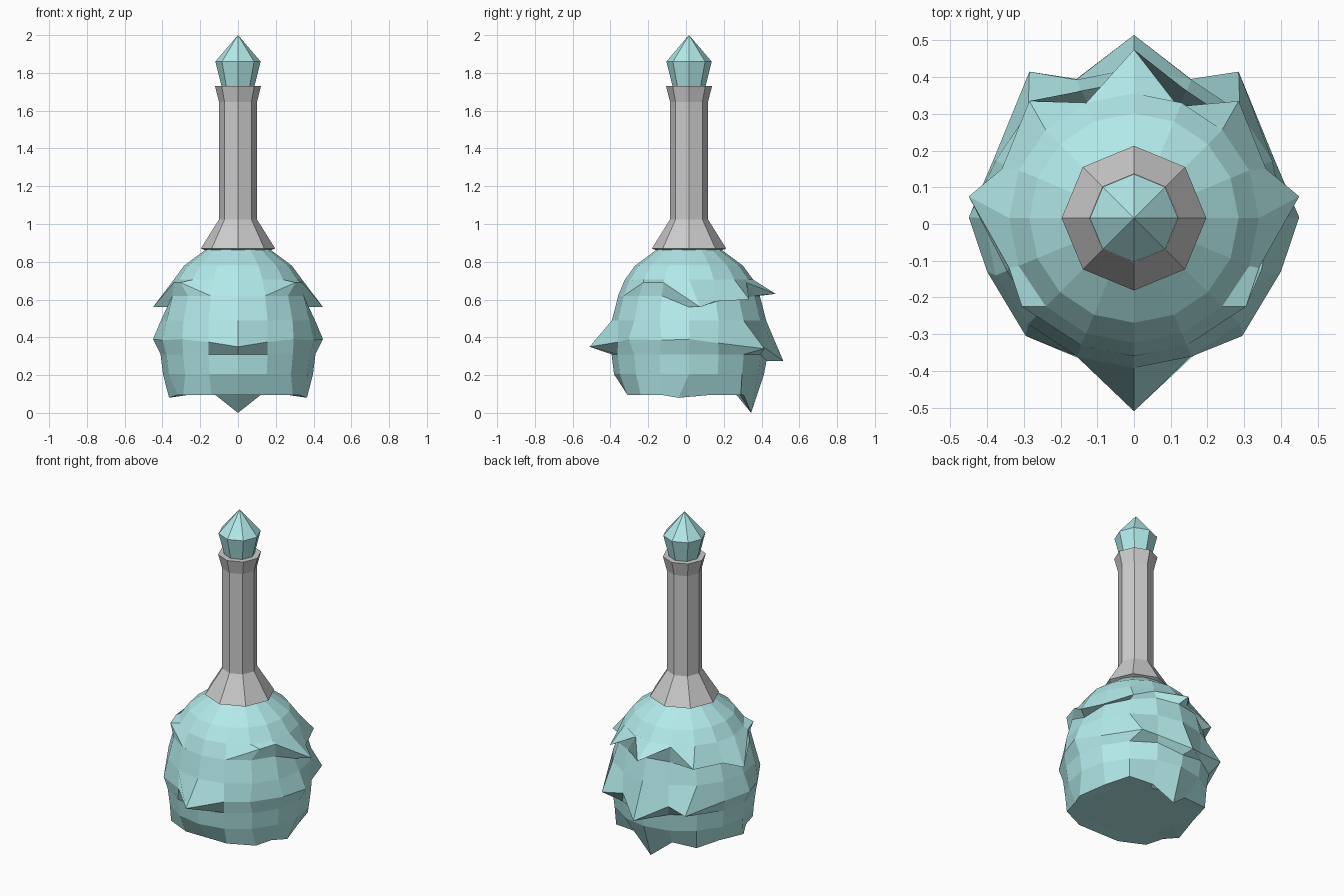
import bpy, bmesh
from math import sin, cos, pi

if "Cube" in bpy.data.objects:
    bpy.data.objects.remove(bpy.data.objects["Cube"])

CY = 0.016  # y of the central axis

teal = bpy.data.materials.new("teal")
teal.diffuse_color = (0.45, 0.82, 0.82, 1)
teal.use_nodes = True
teal.node_tree.nodes["Principled BSDF"].inputs["Base Color"].default_value = teal.diffuse_color


def loft(name, rings, mat=None):
    """Skin a list of equal-length point rings and cap both ends."""
    bm = bmesh.new()
    loops = [[bm.verts.new(p) for p in ring] for ring in rings]
    n = len(loops[0])
    for a, b in zip(loops, loops[1:]):
        for i in range(n):
            j = (i + 1) % n
            bm.faces.new((a[i], a[j], b[j], b[i]))
    bm.faces.new(loops[0])
    bm.faces.new(loops[-1])
    bmesh.ops.recalc_face_normals(bm, faces=bm.faces)
    me = bpy.data.meshes.new(name)
    bm.to_mesh(me)
    bm.free()
    ob = bpy.data.objects.new(name, me)
    bpy.context.collection.objects.link(ob)
    if mat:
        me.materials.append(mat)
    return ob


def circle(r, z, n):
    return [(r * sin(2 * pi * i / n), CY - r * cos(2 * pi * i / n), z) for i in range(n)]


def mirrored(half):
    """Nine points from front to back, mirrored in x to a ring of 16."""
    return half + [(-x, y, z) for x, y, z in half[-2:0:-1]]


def tuck(edge, r, zmax):
    """Ring under a ragged edge, pulled back to the core."""
    return [(x, y, min(e[2], zmax)) for (x, y, _), e in zip(circle(r, 0, 16), edge)]


# ragged lower edges of the three feather layers
upper = mirrored([(0, -.36, .62), (.145, -.33, .62), (.305, -.225, .69),
                  (.34, -.12, .69), (.45, .075, .56), (.36, .15, .59),
                  (.285, .335, .60), (.12, .32, .69), (0, .475, .63)])
middle = mirrored([(0, -.51, .35), (.155, -.36, .375), (.295, -.305, .39),
                   (.40, -.13, .385), (.45, .018, .39), (.385, .17, .37),
                   (.285, .415, .34), (.155, .395, .36), (0, .515, .275)])
lower = mirrored([(0, -.31, .095), (.14, -.31, .095), (.29, -.24, .095),
                  (.32, -.13, .095), (.365, -.04, .08), (.32, .13, .095),
                  (.275, .29, .095), (.12, .305, .095), (0, .345, 0)])

# feather head
loft("feather_head", [
    circle(.17, .865, 16), circle(.285, .78, 16), circle(.34, .705, 16),
    upper, tuck(upper, .375, .62), circle(.408, .49, 16),
    middle, tuck(middle, .41, .31), circle(.397, .205, 16),
    lower, circle(.27, .097, 16)], teal)

# collar and handle
loft("handle", [circle(r, z, 8) for r, z in
                [(.17, .86), (.197, .87), (.1, 1.025), (.1, 1.645), (.122, 1.73), (.08, 1.73)]])

# pointed end cap
loft("end_cap", [circle(r, z, 8) for r, z in
                 [(.085, 1.72), (.12, 1.86), (.0005, 2.0)]], teal)
